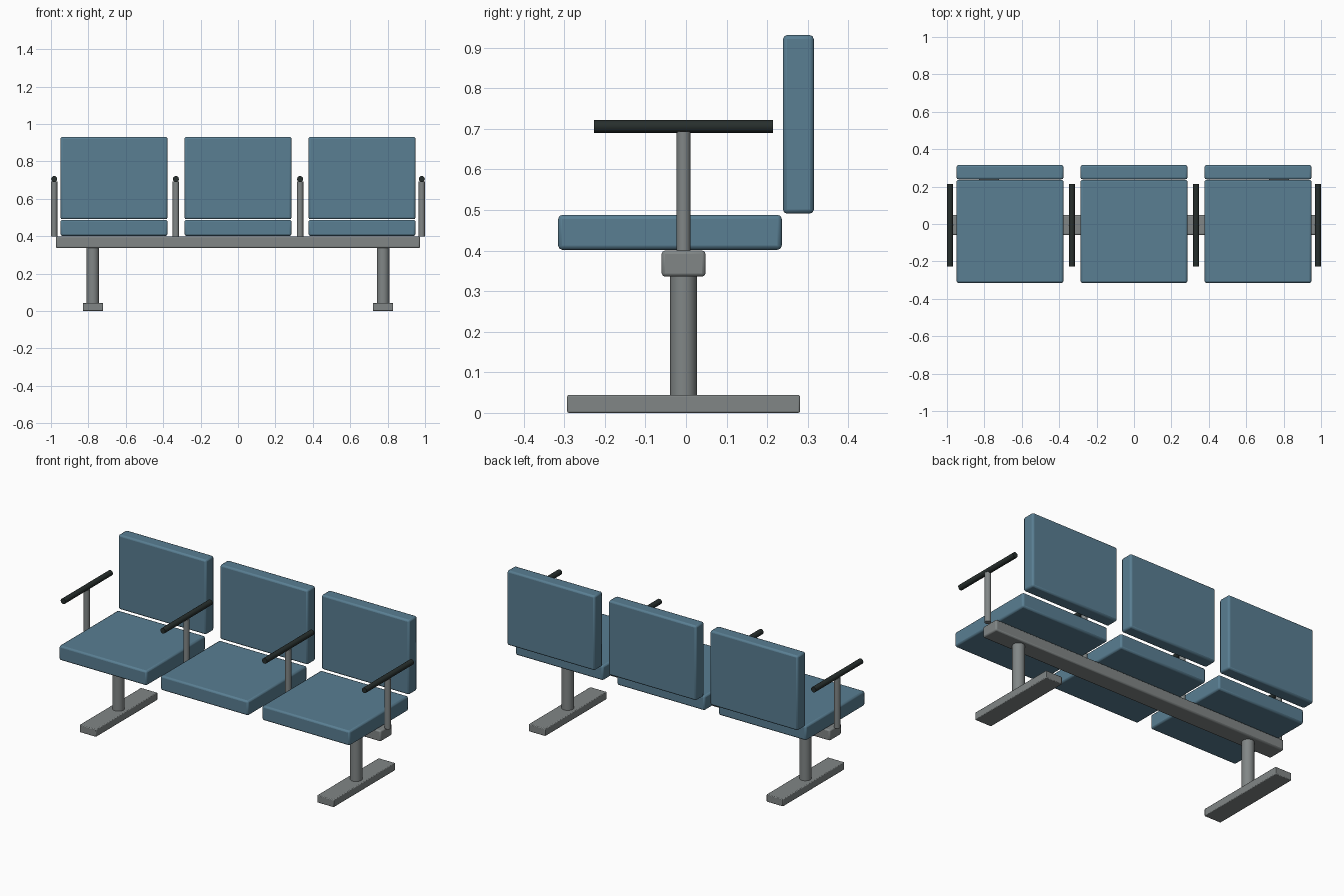
import bpy
from math import pi

if "Cube" in bpy.data.objects:
    bpy.data.objects.remove(bpy.data.objects["Cube"])


def material(name, color):
    m = bpy.data.materials.new(name)
    m.diffuse_color = color
    m.use_nodes = True
    m.node_tree.nodes["Principled BSDF"].inputs["Base Color"].default_value = m.diffuse_color
    return m


blue = material("blue_upholstery", (0.10, 0.21, 0.29, 1))
black = material("black_grip", (0.02, 0.028, 0.026, 1))
grey = material("grey_metal", (0.22, 0.24, 0.24, 1))


def finish(ob, name, mat):
    ob.name = name
    ob.data.materials.append(mat)
    bpy.ops.object.shade_smooth_by_angle(angle=0.6)


def box(name, x, y, z, mat, bevel):
    """Bevelled box from (min, max) ranges on each axis."""
    bpy.ops.mesh.primitive_cube_add(
        size=1, location=[(a + b) / 2 for a, b in (x, y, z)])
    ob = bpy.context.object
    ob.scale = [b - a for a, b in (x, y, z)]
    bpy.ops.object.transform_apply(location=False, rotation=False, scale=True)
    mod = ob.modifiers.new("edge", "BEVEL")
    mod.width = bevel
    mod.segments = 2
    finish(ob, name, mat)


def rod(name, loc, radius, length, mat, rot=(0, 0, 0), sides=24):
    bpy.ops.mesh.primitive_cylinder_add(
        vertices=sides, radius=radius, depth=length, location=loc, rotation=rot)
    finish(bpy.context.object, name, mat)


MID = -0.006   # depth of the frame centre line

# Seat and back cushions
for i in (-1, 0, 1):
    x = (i * 0.663 - 0.286, i * 0.663 + 0.286)
    box(f"seat_{i + 2}", x, (-0.315, 0.236), (0.402, 0.488), blue, 0.01)
    box(f"backrest_{i + 2}", x, (0.239, 0.315), (0.491, 0.931), blue, 0.01)

# Armrests: post and round grip
for n, x in enumerate((-0.983, -0.332, 0.332, 0.983), 1):
    rod(f"armrest_post_{n}", (x, MID, 0.547), 0.017, 0.294, grey)
    rod(f"armrest_grip_{n}", (x, MID, 0.706), 0.016, 0.442, black,
        (pi / 2, 0, 0), 16)

# Support beam
box("beam", (-0.973, 0.973), (MID - 0.054, MID + 0.054), (0.336, 0.4), grey, 0.008)

# Legs and floor feet
for side, x in (("left", -0.776), ("right", 0.776)):
    rod(f"{side}_leg", (x, MID, 0.19), 0.033, 0.31, grey, sides=32)
    box(f"{side}_foot", (x - 0.054, x + 0.054), (MID - 0.287, MID + 0.287),
        (0, 0.044), grey, 0.004)
